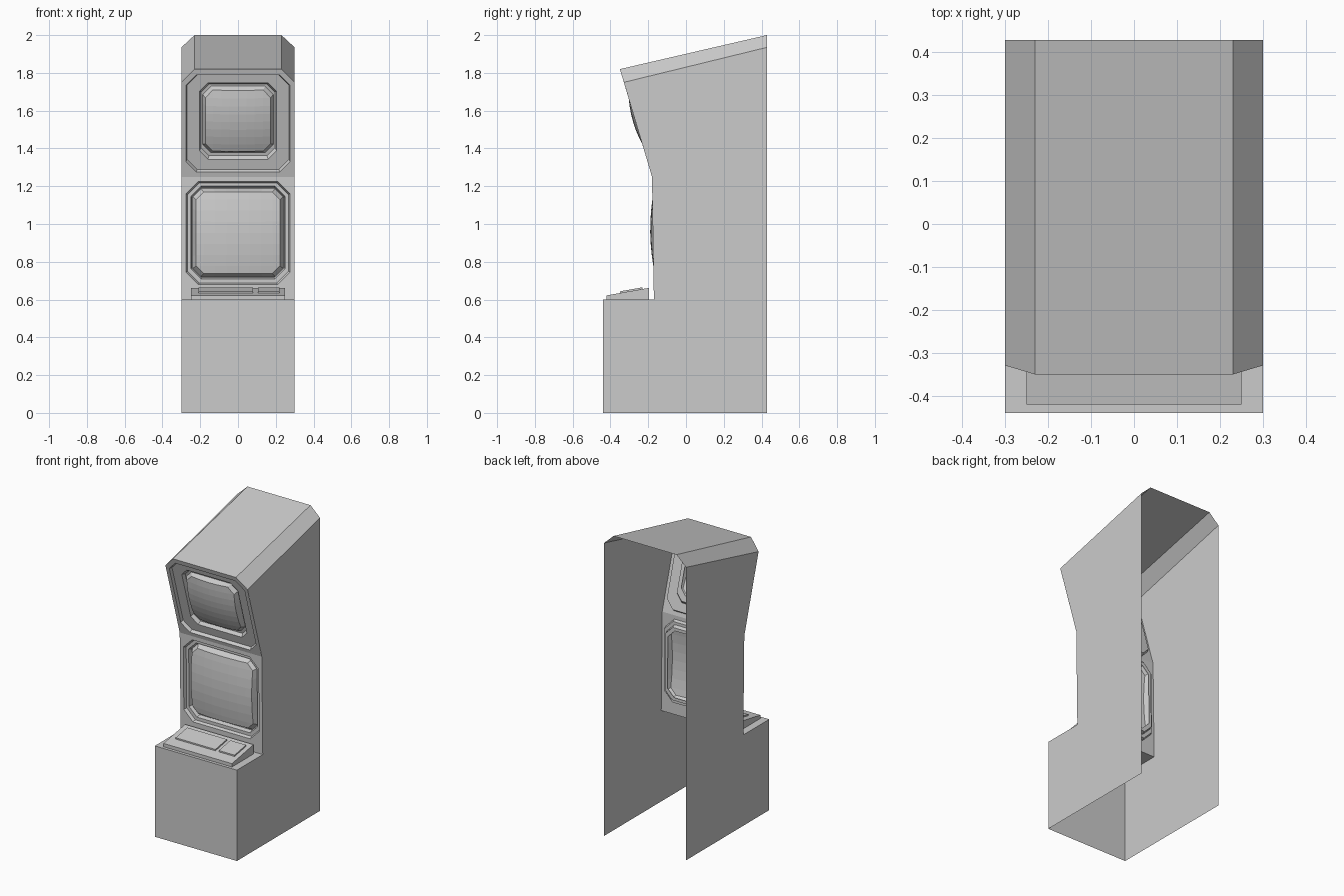
import bpy, bmesh
from mathutils import Vector

if "Cube" in bpy.data.objects:
    bpy.data.objects.remove(bpy.data.objects["Cube"])

HW = 0.30      # half width of cabinet
RW = 0.23      # half width of flat roof
BACK = 0.428


def finish(name, bm, recalc=False):
    bmesh.ops.remove_doubles(bm, verts=bm.verts, dist=1e-5)
    if recalc:
        bmesh.ops.recalc_face_normals(bm, faces=bm.faces)
    me = bpy.data.meshes.new(name)
    bm.to_mesh(me)
    bm.free()
    ob = bpy.data.objects.new(name, me)
    bpy.context.collection.objects.link(ob)
    return ob


def face(bm, pts):
    return bm.faces.new([bm.verts.new(p) for p in pts])


def plane(a, b):
    """Map (x, z on panel, outward offset) to world for a panel through (y,z) points a, b."""
    t = Vector((0, b[0] - a[0], b[1] - a[1]))
    n = Vector((0, -t.z, t.y)).normalized()
    return lambda x, z, d=0: Vector((x, a[0], a[1])) - Vector((x, 0, 0)) + \
        t * ((z - a[1]) / t.z) + n * d + Vector((x, 0, 0))


def octagon(hw, z0, z1, c):
    return [(-hw + c, z0), (hw - c, z0), (hw, z0 + c), (hw, z1 - c),
            (hw - c, z1), (-hw + c, z1), (-hw, z1 - c), (-hw, z0 + c)]


def bezel(name, frame, border, steps):
    """Panel with an octagonal stepped recess: each step is (hw, z0, z1, chamfer, depth)."""
    loops = [[frame(x, z) for x, z in border]]
    loops += [[frame(x, z, s[4]) for x, z in octagon(*s[:4])] for s in steps]
    bm = bmesh.new()
    for A, B in zip(loops, loops[1:]):
        for i in range(8):
            j = (i + 1) % 8
            pts = [A[i], A[j], B[j], B[i]]
            if (A[i] - A[j]).length < 1e-6:
                pts.pop(0)
            face(bm, pts)
    return finish(name, bm)


def screen(name, frame, hw, z0, z1, peak, kx, kz, rim, floor, n=8):
    """Faceted bulging tube face with clipped corners and a sloped rim."""
    bm = bmesh.new()
    cz, hh = (z0 + z1) / 2, (z1 - z0) / 2
    c = 0.04
    line = lambda h: [-h] + [(-1 + 2 * i / (n - 2)) * (h - c) for i in range(n - 1)] + [h]
    us, vs = line(hw - rim), line(hh - rim)
    flat = [[Vector((u, v)) for u in us] for v in vs]
    for j, jj in ((0, 1), (-1, -2)):
        for i, ii in ((0, 1), (-1, -2)):
            flat[j][i] = (flat[j][ii] + flat[jj][i]) / 2
    grid = [[bm.verts.new(frame(p.x, cz + p.y, peak - kx * p.x ** 2 - kz * p.y ** 2))
             for p in row] for row in flat]
    for j in range(n):
        for i in range(n):
            bm.faces.new((grid[j][i], grid[j][i + 1], grid[j + 1][i + 1], grid[j + 1][i]))
    # sloped rim back to the bezel floor
    ring = [(0, i) for i in range(n)] + [(j, n) for j in range(n)] + \
           [(n, i) for i in range(n, 0, -1)] + [(j, 0) for j in range(n, 0, -1)]
    sx, sz = hw / (hw - rim), hh / (hh - rim)
    outer = [bm.verts.new(frame(flat[j][i].x * sx, cz + flat[j][i].y * sz, floor))
             for j, i in ring]
    for k, (j, i) in enumerate(ring):
        m = (k + 1) % len(ring)
        a, b = ring[m]
        bm.faces.new((grid[a][b], grid[j][i], outer[k], outer[m]))
    return finish(name, bm)


def wedge(name, x0, x1, profile):
    """Solid extruded along x from a (y, z) profile."""
    bm = bmesh.new()
    f = face(bm, [(x0, y, z) for y, z in profile])
    r = bmesh.ops.extrude_face_region(bm, geom=[f])
    vs = [v for v in r["geom"] if isinstance(v, bmesh.types.BMVert)]
    bmesh.ops.translate(bm, verts=vs, vec=(x1 - x0, 0, 0))
    return finish(name, bm, True)


# Cabinet shell, open at back and bottom
bm = bmesh.new()
side = [(-0.44, 0), (BACK, 0), (BACK, 1.935), (-0.329, 1.75), (-0.18, 1.25),
        (-0.17, 0.60), (-0.44, 0.60)]
face(bm, [(HW, y, z) for y, z in side])
face(bm, [(-HW, y, z) for y, z in reversed(side)])
face(bm, [(-HW, -0.44, 0), (HW, -0.44, 0), (HW, -0.44, 0.6), (-HW, -0.44, 0.6)])
face(bm, [(-HW, -0.44, 0.6), (HW, -0.44, 0.6), (HW, -0.17, 0.6), (-HW, -0.17, 0.6)])
roof = [(-HW, -0.329, 1.75, 1.935), (-RW, -0.35, 1.82, 2.0),
        (RW, -0.35, 1.82, 2.0), (HW, -0.329, 1.75, 1.935)]
for a, b in zip(roof, roof[1:]):
    face(bm, [a[:3], b[:3], (b[0], BACK, b[3]), (a[0], BACK, a[3])])
finish("cabinet_shell", bm)

# Lower panel and screen
low = plane((-0.17, 0.60), (-0.18, 1.25))
bezel("lower_bezel", low,
      [(-HW, 0.6), (HW, 0.6), (HW, 0.6), (HW, 1.25), (HW, 1.25), (-HW, 1.25),
       (-HW, 1.25), (-HW, 0.6)],
      [(0.275, 0.68, 1.225, 0.065, 0), (0.268, 0.687, 1.218, 0.063, -0.02),
       (0.25, 0.708, 1.20, 0.055, -0.02), (0.243, 0.715, 1.192, 0.053, -0.045),
       (0.225, 0.735, 1.172, 0.05, -0.045)])
screen("lower_screen", low, 0.24, 0.72, 1.187, 0.014, 0.3, 0.45, 0.018, -0.045)

# Upper panel and screen, tilted downwards
up = plane((-0.18, 1.25), (-0.35, 1.82))
bezel("upper_bezel", up,
      [(-HW, 1.25), (HW, 1.25), (HW, 1.25), (HW, 1.75), (RW, 1.82), (-RW, 1.82),
       (-HW, 1.75), (-HW, 1.25)],
      [(0.275, 1.275, 1.79, 0.055, 0), (0.27, 1.283, 1.782, 0.053, -0.02),
       (0.205, 1.337, 1.742, 0.045, -0.02), (0.195, 1.35, 1.73, 0.042, -0.04),
       (0.17, 1.385, 1.70, 0.04, -0.04)])
screen("upper_screen", up, 0.187, 1.367, 1.718, 0.013, 0.5, 0.9, 0.014, -0.04)

# Sloped keyboard with two raised key pads
wedge("keyboard_base", -0.25, 0.25,
      [(-0.42, 0.60), (-0.195, 0.60), (-0.195, 0.662), (-0.42, 0.622)])
deck = lambda y, d=0: (y, 0.622 + (y + 0.42) * 0.178 + d)
for name, x0, x1 in (("main_key_pad", -0.21, 0.08), ("number_key_pad", 0.105, 0.22)):
    wedge(name, x0, x1, [deck(-0.35), deck(-0.23), deck(-0.23, 0.009), deck(-0.35, 0.009)])
